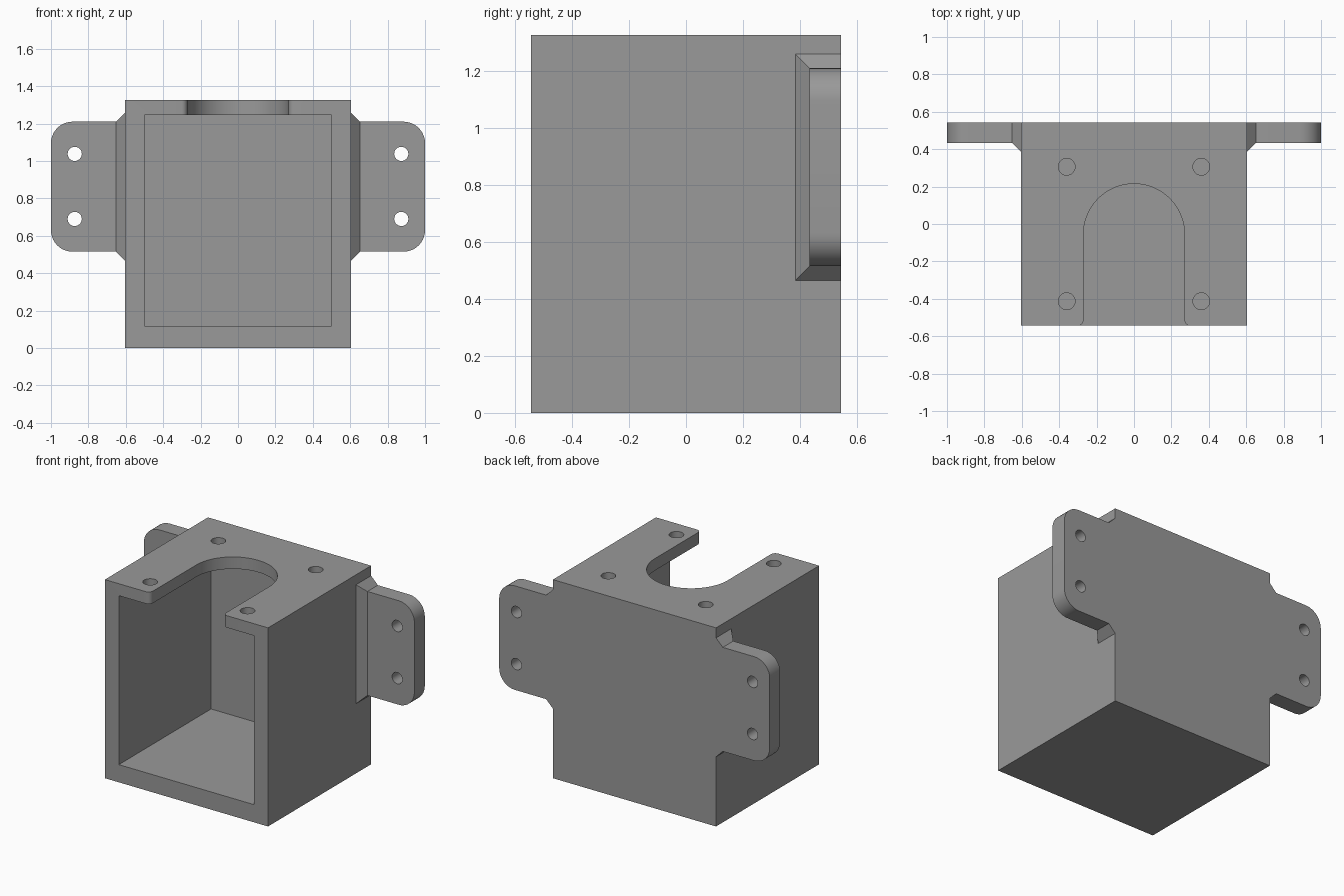
import bpy, bmesh, math
from mathutils import Vector

if "Cube" in bpy.data.objects:
    bpy.data.objects.remove(bpy.data.objects["Cube"])

grey = bpy.data.materials.new("plain grey")
grey.diffuse_color = (0.32, 0.32, 0.32, 1)
grey.use_nodes = True
grey.node_tree.nodes["Principled BSDF"].inputs["Base Color"].default_value = grey.diffuse_color


def finish(bm, name):
    bmesh.ops.recalc_face_normals(bm, faces=bm.faces)
    mesh = bpy.data.meshes.new(name)
    bm.to_mesh(mesh)
    bm.free()
    mesh.materials.append(grey)
    obj = bpy.data.objects.new(name, mesh)
    bpy.context.collection.objects.link(obj)
    return obj


def prism(name, outline, offset):
    """Extrude a closed 3D outline along an offset."""
    bm = bmesh.new()
    face = bm.faces.new([bm.verts.new(p) for p in outline])
    new = bmesh.ops.extrude_face_region(bm, geom=[face])["geom"]
    verts = [v for v in new if isinstance(v, bmesh.types.BMVert)]
    bmesh.ops.translate(bm, verts=verts, vec=Vector(offset))
    return finish(bm, name)


def box(name, x0, x1, y0, y1, z0, z1):
    return prism(name, [(x0, y0, z0), (x1, y0, z0), (x1, y1, z0), (x0, y1, z0)],
                 (0, 0, z1 - z0))


def arc(cx, cy, r, a0, a1, n):
    return [(cx + r * math.cos(math.radians(a0 + (a1 - a0) * i / n)),
             cy + r * math.sin(math.radians(a0 + (a1 - a0) * i / n)))
            for i in range(n + 1)]


def boolean(target, other, operation):
    mod = target.modifiers.new(operation.lower(), 'BOOLEAN')
    mod.operation, mod.object, mod.solver = operation, other, 'EXACT'
    bpy.context.view_layer.objects.active = target
    bpy.ops.object.modifier_apply(modifier=mod.name)
    bpy.data.objects.remove(other)


# Box body, hollow and open at the front
W, D, H = 0.603, 0.544, 1.327
body = box("bracket_box", -W, W, -D, D, 0, H)
boolean(body, box("cavity_cutter", -0.5, 0.5, -0.8, 0.43, 0.118, 1.247), 'DIFFERENCE')

# Round-ended slot in the top, with rounded mouth corners
R, f = 0.27, 0.032
mouth_right = arc(R + f, -D + f, f, 270, 180, 6)
mouth_left = [(-x, y) for x, y in reversed(mouth_right)]
slot = ([(R + f, -0.7)] + mouth_right + arc(0, -0.055, R, 0, 180, 36)
        + mouth_left + [(-R - f, -0.7)])
boolean(body, prism("slot_cutter", [(x, y, 1.2) for x, y in slot], (0, 0, 0.3)), 'DIFFERENCE')

# Four screw holes in the top
for x in (-0.36, 0.36):
    for y in (-0.413, 0.306):
        ring = arc(x, y, 0.045, 0, 360, 28)[:-1]
        boolean(body, prism("hole_cutter", [(a, b, 1.2) for a, b in ring], (0, 0, 0.3)),
                'DIFFERENCE')

# Mounting ears with a sloped root at the box side
Y0, Z0, Z1, r, c = 0.434, 0.515, 1.21, 0.115, 0.05
for s in (-1, 1):
    plate = ([(0.55, Z0)] + arc(1 - r, Z0 + r, r, 270, 360, 10)
             + arc(1 - r, Z1 - r, r, 0, 90, 10) + [(0.55, Z1)])
    ear = prism("mounting_ear", [(s * x, Y0, z) for x, z in plate], (0, D - Y0, 0))
    for z in (0.69, 1.038):
        ring = arc(0.873, z, 0.038, 0, 360, 24)[:-1]
        boolean(ear, prism("hole_cutter", [(s * a, 0.3, b) for a, b in ring], (0, 0.4, 0)),
                'DIFFERENCE')
    bm = bmesh.new()
    loops = []
    for x, g in ((0.55, c), (W, c), (W + c, 0)):
        loops.append([bm.verts.new((s * x, y, z)) for y, z in
                      ((Y0 - g, Z0 - g), (D, Z0 - g), (D, Z1 + g), (Y0 - g, Z1 + g))])
    for a, b in zip(loops, loops[1:]):
        for i in range(4):
            j = (i + 1) % 4
            bm.faces.new((a[i], a[j], b[j], b[i]))
    bm.faces.new(loops[0])
    bm.faces.new(loops[-1])
    root = finish(bm, "ear_root")
    boolean(ear, root, 'UNION')
    boolean(body, ear, 'UNION')

# Smooth the round walls, keep the edges sharp
bpy.ops.object.select_all(action='DESELECT')
body.select_set(True)
bpy.context.view_layer.objects.active = body
bpy.ops.object.shade_smooth_by_angle(angle=math.radians(30))
